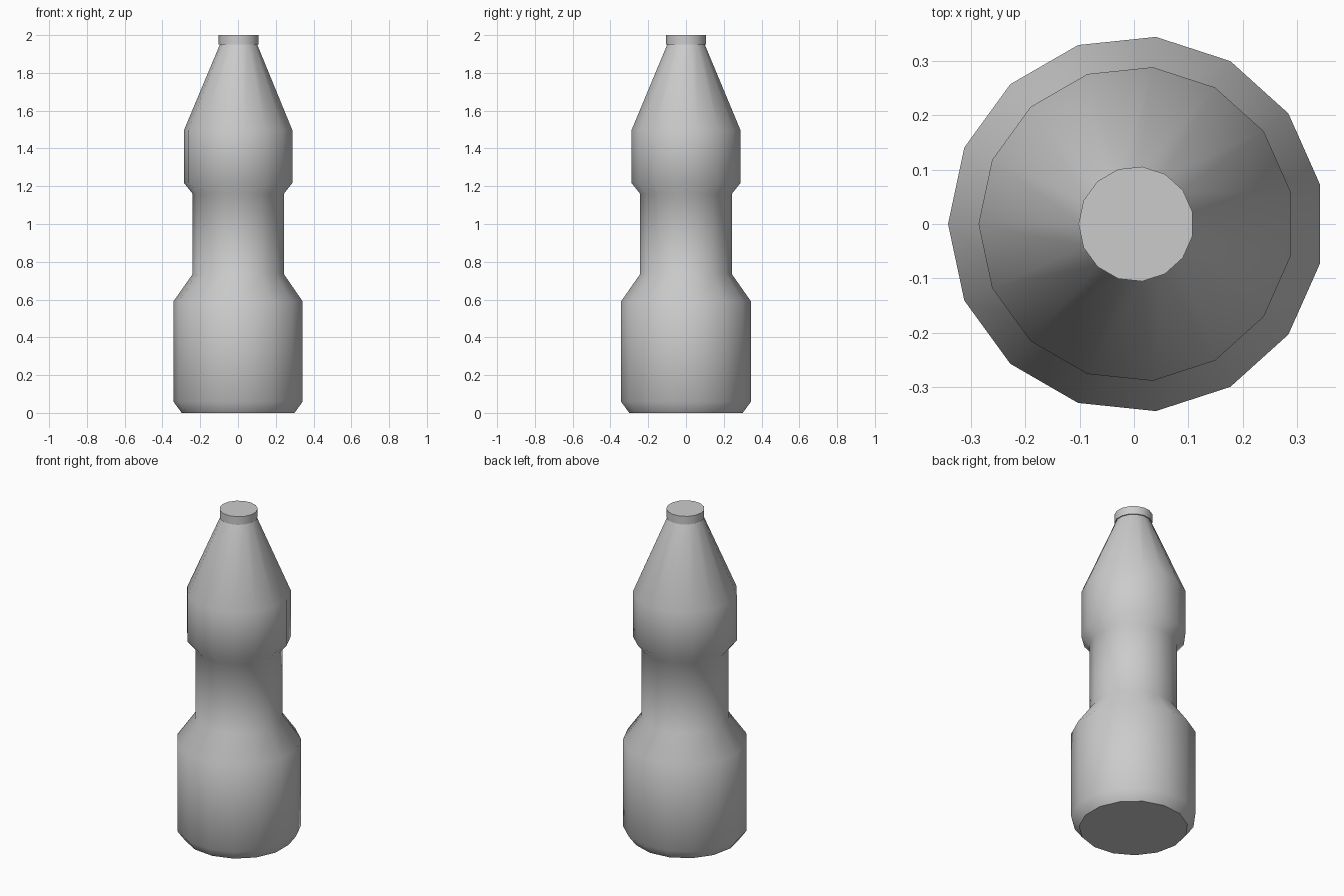
import bpy, bmesh
from math import cos, sin, pi, radians

if "Cube" in bpy.data.objects:
    bpy.data.objects.remove(bpy.data.objects["Cube"])

SIDES = 15
SHIFT = 0.004  # odd side count: centres the bounding box on x


def lathe(name, profile):
    """Revolve (radius, z) points into a closed 15-sided solid."""
    bm = bmesh.new()
    rings = []
    for r, z in profile:
        rings.append([bm.verts.new((SHIFT + r * cos(pi + 2 * pi * i / SIDES),
                                    r * sin(pi + 2 * pi * i / SIDES), z))
                      for i in range(SIDES)])
    for low, high in zip(rings, rings[1:]):
        for i in range(SIDES):
            j = (i + 1) % SIDES
            bm.faces.new((low[i], low[j], high[j], high[i]))
    bm.faces.new(rings[0][::-1])
    bm.faces.new(rings[-1])
    mesh = bpy.data.meshes.new(name)
    bm.to_mesh(mesh)
    bm.free()
    obj = bpy.data.objects.new(name, mesh)
    bpy.context.collection.objects.link(obj)
    bpy.ops.object.select_all(action='DESELECT')
    obj.select_set(True)
    bpy.context.view_layer.objects.active = obj
    bpy.ops.object.shade_smooth_by_angle(angle=radians(48))
    return obj


# Bottle: chamfered base, wide belly, narrow waist, bulge and tapering neck
lathe("bottle_body", [(0.302, 0), (0.346, 0.06), (0.346, 0.59), (0.244, 0.735),
                      (0.244, 1.16), (0.29, 1.217), (0.29, 1.497), (0.1, 1.95)])

# Cap: short disc slightly wider than the neck
lathe("bottle_cap", [(0.106, 1.95), (0.106, 2.0)])
